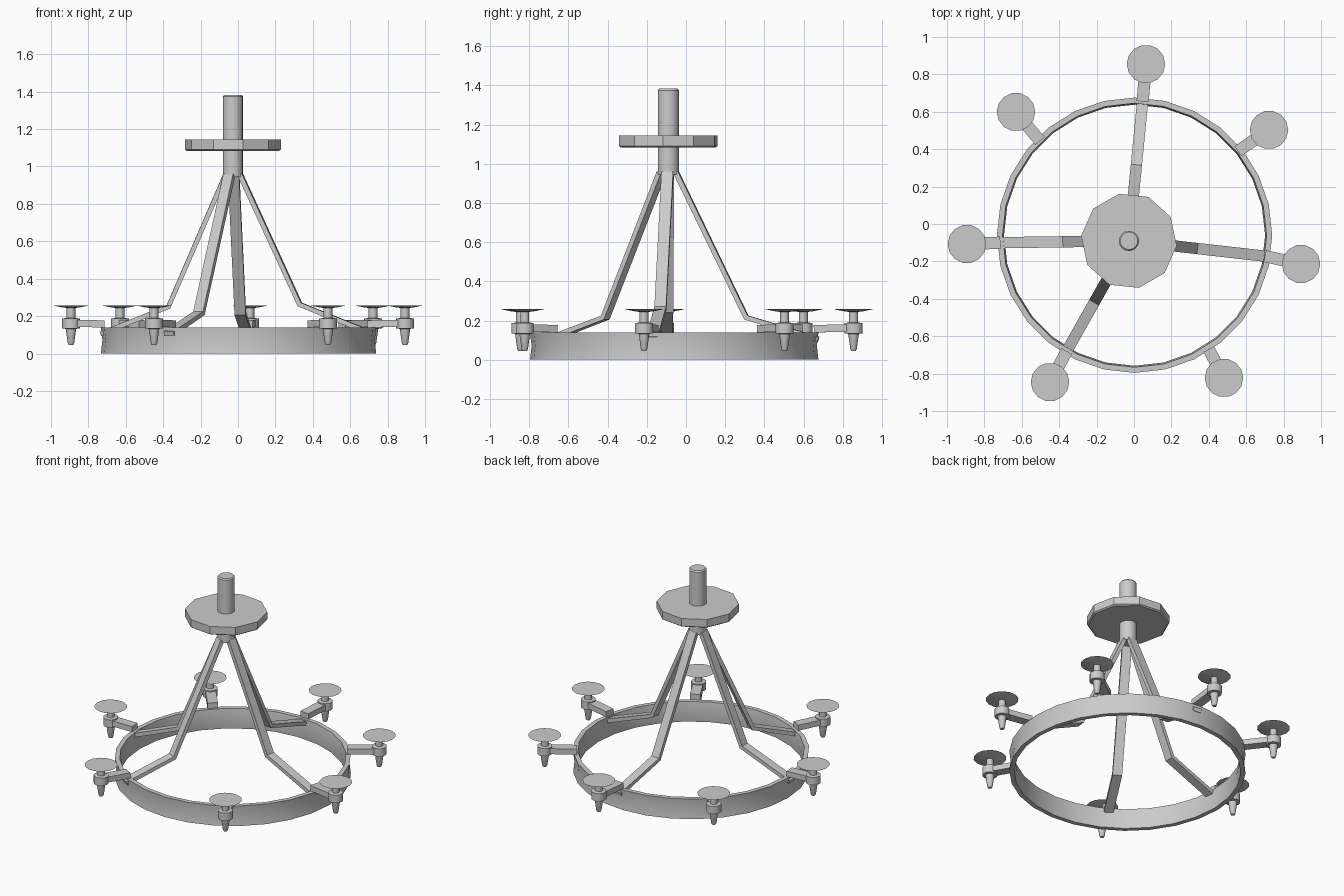
import bpy, bmesh, math
from mathutils import Vector

if "Cube" in bpy.data.objects:
    bpy.data.objects.remove(bpy.data.objects["Cube"])

HUB = Vector((-0.027, -0.09, 0))
RING = Vector((0.003, -0.06, 0))


def finish(bm, name, smooth=True):
    bmesh.ops.remove_doubles(bm, verts=bm.verts, dist=1e-5)
    bmesh.ops.recalc_face_normals(bm, faces=bm.faces)
    me = bpy.data.meshes.new(name)
    bm.to_mesh(me)
    bm.free()
    ob = bpy.data.objects.new(name, me)
    bpy.context.collection.objects.link(ob)
    if smooth:
        bpy.ops.object.select_all(action='DESELECT')
        ob.select_set(True)
        bpy.context.view_layer.objects.active = ob
        bpy.ops.object.shade_smooth_by_angle(angle=math.radians(32))
    return ob


def lathe(name, profile, centre, n, turn=0.0, closed=False, smooth=True):
    """Revolve (radius, z) points about a vertical axis."""
    bm = bmesh.new()
    rows = []
    for r, z in profile:
        rows.append([bm.verts.new((centre[0] + r * math.cos(turn + 2 * math.pi * i / n),
                                   centre[1] + r * math.sin(turn + 2 * math.pi * i / n), z))
                     for i in range(n)])
    pairs = list(zip(rows, rows[1:]))
    if closed:
        pairs.append((rows[-1], rows[0]))
    else:
        bm.faces.new(rows[0])
        bm.faces.new(rows[-1])
    for a, b in pairs:
        for i in range(n):
            j = (i + 1) % n
            bm.faces.new((a[i], a[j], b[j], b[i]))
    return finish(bm, name, smooth)


def beam(name, path, width, thick):
    """Rectangular bar following a path in one vertical plane."""
    bm = bmesh.new()
    pts = [Vector(p) for p in path]
    flat = pts[-1] - pts[0]
    side = Vector((-flat.y, flat.x, 0)).normalized() * width / 2
    rows = []
    for i, p in enumerate(pts):
        d1 = (pts[max(i, 1)] - pts[max(i, 1) - 1]).normalized()
        k = min(i, len(pts) - 2)
        d2 = (pts[k + 1] - pts[k]).normalized()
        up = (d1 + d2).normalized().cross(side).normalized() * thick / 2
        rows.append([bm.verts.new(p + s) for s in (side + up, up - side, -side - up, side - up)])
    bm.faces.new(rows[0])
    bm.faces.new(rows[-1])
    for a, b in zip(rows, rows[1:]):
        for i in range(4):
            j = (i + 1) % 4
            bm.faces.new((a[i], a[j], b[j], b[i]))
    return finish(bm, name, False)


# Hoop
lathe("ring", [(0.736, 0), (0.728, 0.07), (0.736, 0.138), (0.706, 0.138), (0.698, 0.07), (0.706, 0)],
      RING, 28, math.pi / 2, closed=True)

# Central rod and ceiling plate
lathe("rod", [(0.054, 0.945), (0.054, 1.375), (0.047, 1.383)], HUB, 16)
lathe("plate", [(0.247, 1.083), (0.257, 1.09), (0.257, 1.143)], HUB, 10, math.radians(102), smooth=False)

# Seven candle holders: (cup x, cup y, arm foot x, arm foot y)
holders = [(0.064, 0.855, 0.046, 0.655), (0.722, 0.503, 0.556, 0.39), (0.893, -0.214, 0.70, -0.172),
           (0.481, -0.823, 0.40, -0.67), (-0.449, -0.845, -0.36, -0.68), (-0.893, -0.107, -0.715, -0.1),
           (-0.631, 0.599, -0.503, 0.444)]
for i, (cx, cy, fx, fy) in enumerate(holders, 1):
    lathe(f"cup_{i}", [(0.012, 0.045), (0.017, 0.055), (0.028, 0.132), (0.047, 0.134), (0.047, 0.187),
                       (0.023, 0.19), (0.023, 0.244), (0.045, 0.246), (0.103, 0.258)], (cx, cy), 14)
    beam(f"arm_{i}", [(fx, fy, 0.158), (cx, cy, 0.162)], 0.065, 0.038)

# Four bent struts from rod to hoop, with knee distance and knee height
for i, run, kz in ((0, 0.40, 0.215), (2, 0.36, 0.262), (4, 0.37, 0.215), (5, 0.345, 0.25)):
    foot = Vector((holders[i][2], holders[i][3], 0))
    d = (foot - HUB).normalized()
    beam(f"strut_{i + 1}", [HUB + d * 0.04 + Vector((0, 0, 0.955)),
                            HUB + d * run + Vector((0, 0, kz)),
                            foot + d * 0.02 + Vector((0, 0, 0.105))], 0.06, 0.026)
